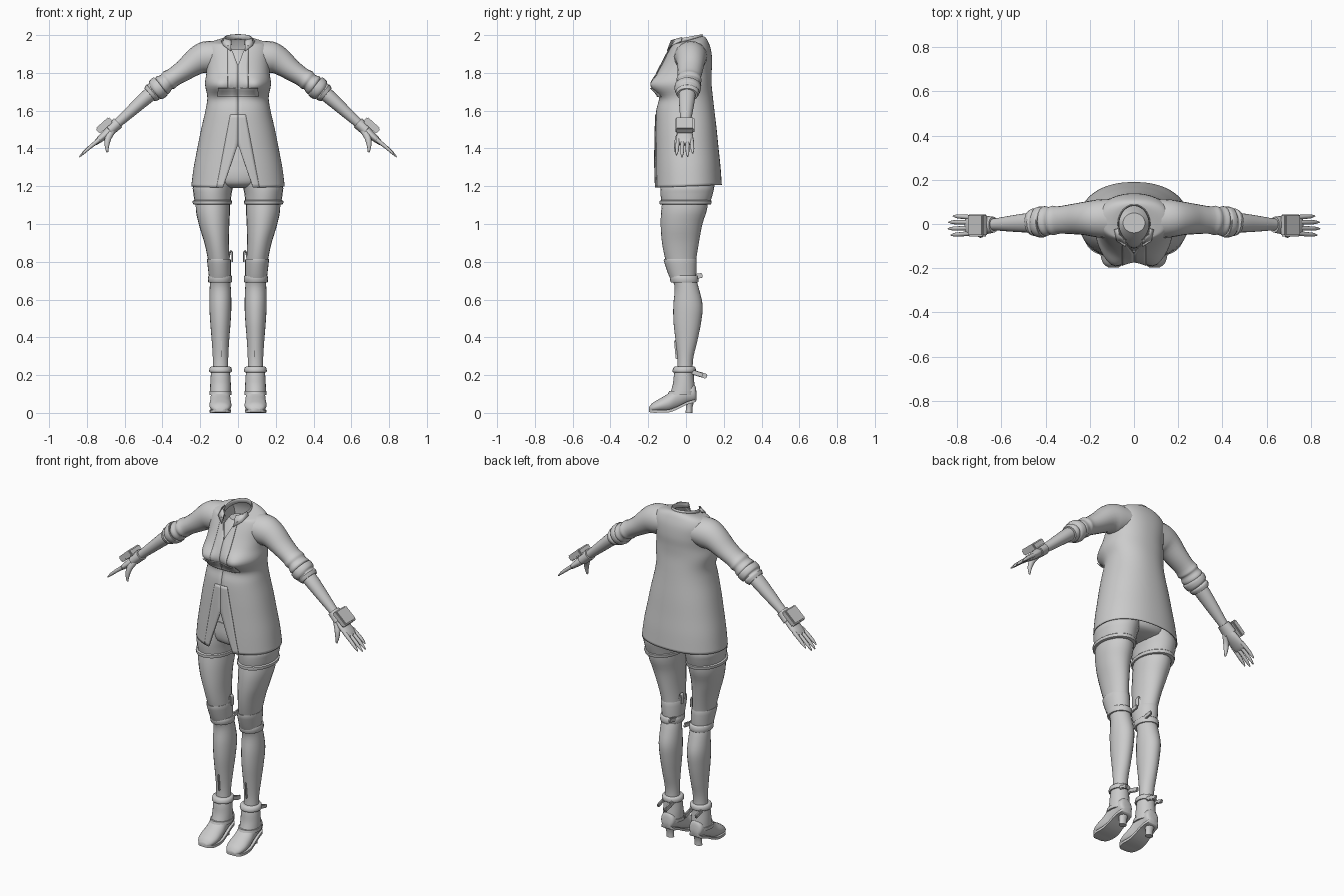
import bpy, bmesh, math
from mathutils import Vector as V, Matrix

def dense(keys, k=4):
    """Catmull-Rom resampling of a list of number tuples."""
    out = []
    for i in range(len(keys) - 1):
        a, b, c, d = (keys[max(0, min(len(keys) - 1, i + j))] for j in (-1, 0, 1, 2))
        for s in range(k):
            t = s / k
            out.append(tuple(q + .5 * t * (r - p + t * (2*p - 5*q + 4*r - w + t * (3*(q - r) + w - p)))
                             for p, q, r, w in zip(a, b, c, d)))
    return out + [tuple(keys[-1])]

def grid(name, rows, closed=True, caps=True, mirror=True, thick=0):
    """Skin a list of point rows; optional mirrored twin across x."""
    bm = bmesh.new()
    vs = [[bm.verts.new(p) for p in r] for r in rows]
    n = len(rows[0])
    for a, b in zip(vs, vs[1:]):
        for i in range(n if closed else n - 1):
            j = (i + 1) % n
            bm.faces.new((a[i], a[j], b[j], b[i]))
    if closed and caps:
        bm.faces.new(vs[0])
        bm.faces.new(vs[-1])
    bmesh.ops.recalc_face_normals(bm, faces=bm.faces)
    me = bpy.data.meshes.new(name)
    bm.to_mesh(me)
    bm.free()
    ob = bpy.data.objects.new(name, me)
    bpy.context.collection.objects.link(ob)
    if thick:
        m = ob.modifiers.new("thick", 'SOLIDIFY')
        m.thickness, m.offset = thick, 0
    if mirror:
        ob.modifiers.new("mirror", 'MIRROR').use_mirror_merge = False
    return ob

def ring(c, u, v, n=24):
    return [V(c) + V(u) * math.cos(2*math.pi*i/n) + V(v) * math.sin(2*math.pi*i/n) for i in range(n)]

def column(name, keys, k=4, **kw):
    """Horizontal ellipses from (z, x0, x1, y0, y1)."""
    return grid(name, [ring(((a+b)/2, (c+d)/2, z), ((b-a)/2, 0, 0), (0, (d-c)/2, 0))
                       for z, a, b, c, d in dense(keys, k)], **kw)

def limb(name, keys, k=4, n=20, **kw):
    """Tube from (x, y, z, half width in y, half thickness)."""
    ks = dense(keys, k)
    rows = []
    for i, p in enumerate(ks):
        t = V(ks[min(i+1, len(ks)-1)][:3]) - V(ks[max(i-1, 0)][:3])
        side = V((0, 1, 0))
        nrm = t.cross(side).normalized()
        rows.append(ring(p[:3], nrm.cross(t).normalized() * p[3], nrm * p[4], n))
    return grid(name, rows, **kw)

def block(name, loc, size, rot_x=0, rot_y=0, bevel=.006):
    bm = bmesh.new()
    bmesh.ops.create_cube(bm, size=1, matrix=Matrix.Translation(loc) @ Matrix.Rotation(rot_y, 4, 'Y')
                          @ Matrix.Rotation(rot_x, 4, 'X') @ Matrix.Diagonal((*size, 1)))
    bmesh.ops.bevel(bm, geom=bm.edges[:], offset=bevel, segments=2, affect='EDGES')
    me = bpy.data.meshes.new(name)
    bm.to_mesh(me)
    bm.free()
    ob = bpy.data.objects.new(name, me)
    bpy.context.collection.objects.link(ob)
    ob.modifiers.new("mirror", 'MIRROR')

# shirt profile: z, half width, front y, back y, neck tilt
SHIRT = dense([(1.2, .245, -.165, .187, .04), (1.3, .232, -.164, .18, .03), (1.4, .213, -.162, .17, 0),
               (1.5, .193, -.16, .16, 0), (1.6, .17, -.155, .148, 0), (1.67, .16, -.14, .14, 0),
               (1.74, .172, -.162, .133, 0), (1.8, .165, -.148, .133, 0), (1.86, .165, -.118, .136, 0),
               (1.92, .168, -.088, .13, 0), (1.953, .15, -.075, .115, .1), (1.965, .105, -.075, .1, .22),
               (1.967, .068, -.083, .085, .28)], 5)
E = .9

def prof(z):
    for a, b in zip(SHIRT, SHIRT[1:]):
        if z <= b[0]:
            t = max(0, (z - a[0]) / max(1e-6, b[0] - a[0]))
            return tuple(p + (q - p) * t for p, q in zip(a, b))
    return SHIRT[-1]

def skin(row, th, off=0):
    z, w, f, b, tilt = row
    c, s = math.cos(th), math.sin(th)
    x = math.copysign(abs(c) ** E, c) * (w + off)
    y = (f + b) / 2 + math.copysign(abs(s) ** E, s) * ((b - f) / 2 + off)
    if s < 0:
        y -= .042 * math.exp(-((abs(x) - .1) / .062) ** 2 - ((z - 1.735) / .048) ** 2)
    return V((x, y, z + tilt * y))

def angle(row, x):
    return -math.pi / 2 + math.asin(min(1, (max(0, x) / row[1]) ** (1 / E)))

def opening(z):
    return max(0, (1.42 - z) * .36, min(.045, (z - 1.84) * .4))

# shirt body, split at the hem and at the neck
rows = []
for r in SHIRT:
    a = angle(r, opening(r[0]))
    rows.append([skin(r, a + (math.pi - 2*(a + math.pi/2) + math.pi) * i / 64) for i in range(65)])
grid("shirt_body", rows, closed=False, mirror=False, thick=.005)

def front_strip(name, z0, z1, xa, xb, off):
    out = []
    for i in range(21):
        r = prof(z0 + (z1 - z0) * i / 20)
        a, b = angle(r, xa(r[0])), angle(r, xb(r[0]))
        out.append([skin(r, a + (b - a) * j / 4, off) for j in range(5)])
    grid(name, out, closed=False, thick=.004)

front_strip("shirt_placket_lower", 1.2, 1.58, opening, lambda z: .045 + (1.55 - z) * .19, .004)
front_strip("shirt_placket_upper", 1.68, 1.95, opening, lambda z: .052, .007)
front_strip("bust_panel_hem", 1.672, 1.72, lambda z: 0, lambda z: .1, .011)

# collar band, pointed collar flaps and chest seen inside the neckline
band = []
for h, g in ((-.006, 0), (.01, .004), (.02, .002)):
    band.append([V(((.068 + g) * math.cos(t), (.083 + g) * math.sin(t), 1.968 + h + .2 * .083 * math.sin(t)))
                 for t in [math.radians(-60 + 300 * i / 40) for i in range(41)]])
grid("collar_band", band, closed=False, mirror=False, thick=.004)
grid("collar_flap", [[(.072, -.02, 1.988), (.066, -.05, 1.98), (.036, -.078, 1.972)],
                     [(.088, -.025, 1.968), (.078, -.075, 1.945), (.038, -.1, 1.915)]],
     closed=False, thick=.005)
column("chest", [(1.72, -.1, .1, -.11, .09), (1.82, -.1, .1, -.105, .09), (1.88, -.08, .08, -.075, .07),
                 (1.925, -.05, .05, -.04, .05)], mirror=False)

# sleeves with rolled folds
limb("sleeve", [(.1, .025, 1.89, .09, .078), (.17, .025, 1.882, .085, .085), (.22, .025, 1.862, .076, .073),
                (.28, .022, 1.818, .068, .058), (.34, .018, 1.778, .062, .05), (.365, .016, 1.762, .067, .054),
                (.38, .015, 1.751, .062, .048), (.4, .013, 1.735, .068, .056), (.412, .012, 1.727, .06, .048)], k=3)
limb("sleeve_cuff", [(.405, .01, 1.732, .058, .046), (.41, .01, 1.728, .07, .06), (.435, .008, 1.71, .068, .059),
                     (.445, .008, 1.703, .058, .047), (.452, .008, 1.697, .063, .052),
                     (.468, .007, 1.684, .055, .044)], k=3)

# forearm, palm, fingers and thumb
limb("forearm_palm", [(.4, .01, 1.735, .04, .038), (.47, .006, 1.683, .044, .038), (.55, .002, 1.612, .037, .032),
                      (.63, -.002, 1.54, .027, .025), (.66, -.004, 1.513, .028, .024),
                      (.7, -.006, 1.475, .042, .022), (.745, -.006, 1.437, .045, .015), (.76, -.006, 1.422, .036, .008)])
for i, (y, ln) in enumerate(((-.042, .9), (-.018, 1.02), (.007, 1), (.03, .8))):
    limb("finger_%d" % (i + 1), [(.735, y, 1.446, .011, .012), (.735 + .05*ln, y*1.1, 1.446 - .04*ln, .01, .01),
                                 (.735 + .08*ln, y*1.15, 1.446 - .067*ln, .009, .008),
                                 (.735 + .103*ln, y*1.2, 1.446 - .09*ln, .003, .003)], n=10)
limb("thumb", [(.665, -.022, 1.495, .018, .018), (.687, -.042, 1.455, .015, .017), (.694, -.052, 1.415, .011, .012),
               (.692, -.056, 1.38, .004, .005)], n=12)

# wrist band with its padded plate
limb("wrist_band", [(.635, -.003, 1.536, .036, .032), (.68, -.005, 1.495, .044, .03)], k=1)
block("wrist_plate", (.708, -.006, 1.523), (.095, .1, .036), rot_y=math.radians(42))

# shorts: hips, belt, legs and turned-up hems
column("shorts_hips", [(1.19, -.08, .08, -.06, .07), (1.21, -.17, .17, -.11, .135), (1.26, -.205, .205, -.125, .15),
                       (1.34, -.185, .185, -.12, .135), (1.42, -.155, .155, -.11, .115)], mirror=False)
column("belt", [(1.3, -.2, .2, -.128, .148), (1.335, -.19, .19, -.126, .14)], k=1, mirror=False)
column("shorts_leg", [(1.12, .038, .23, -.13, .13), (1.16, .034, .236, -.135, .142), (1.2, .025, .238, -.135, .15),
                      (1.26, .012, .21, -.125, .148)], caps=False)
column("shorts_hem", [(1.103, .043, .228, -.128, .122), (1.105, .034, .238, -.139, .133),
                      (1.122, .032, .24, -.14, .136), (1.126, .038, .232, -.132, .13)], k=2)

# legs
column("leg", [(1.25, .05, .2, -.1, .11), (1.1, .042, .224, -.128, .115), (1., .046, .208, -.134, .087),
               (.9, .048, .178, -.127, .068), (.8, .044, .157, -.106, .053), (.72, .043, .148, -.077, .052),
               (.66, .038, .15, -.06, .068), (.57, .035, .152, -.067, .088), (.48, .039, .147, -.066, .08),
               (.38, .047, .139, -.055, .06), (.28, .052, .133, -.045, .037), (.18, .05, .134, -.05, .038)])

# knee guards, straps and loops
column("knee_guard", [(.7, .039, .152, -.079, .05), (.74, .038, .156, -.096, .055), (.808, .038, .164, -.118, .056),
                      (.812, .044, .158, -.11, .05)], k=3)
column("knee_strap", [(.69, .036, .154, -.078, .061), (.695, .032, .158, -.082, .066),
                      (.722, .032, .158, -.086, .064), (.727, .037, .153, -.08, .058)], k=2)
block("strap_end", (.05, .05, .722), (.012, .075, .026), rot_x=math.radians(10), bevel=.003)
limb("knee_loop", [(.052, -.01, .80, .012, .004), (.04, -.01, .855, .012, .004),
                   (.03, -.01, .845, .012, .004), (.03, -.01, .80, .012, .004)], n=10)

# shin seam ridge
block("shin_ridge", (.09, -.05, .335), (.008, .018, .1), rot_x=math.radians(5), bevel=.003)

# high-heeled boots: shaft, foot, sole, heel, straps, spur tab
column("boot_shaft", [(.1, .038, .148, -.085, .05), (.15, .038, .147, -.07, .045), (.2, .041, .144, -.064, .041),
                      (.235, .046, .139, -.056, .042), (.243, .052, .133, -.048, .036)])
FOOT = [(.056, .07, .105, .02), (.045, .057, .15, .04), (.005, .045, .16, .047), (-.045, .02, .15, .051),
        (-.09, .004, .105, .056), (-.14, .002, .075, .058), (-.178, .002, .052, .046), (-.197, .006, .028, .022)]
grid("boot_foot", [ring((.093, y, (a+b)/2), (w, 0, 0), (0, 0, (b-a)/2)) for y, a, b, w in dense(FOOT)])
grid("boot_sole", [[(.093 - w, y, a - .001), (.093 + w, y, a - .001), (.093 + w, y, a + .014), (.093 - w, y, a + .014)]
                   for y, a, b, w in dense([(y, max(.002, a), b, w * .97) for y, a, b, w in FOOT])])
column("boot_heel", [(0, .07, .116, -.003, .034), (.035, .07, .116, .0, .036), (.09, .056, .13, -.005, .052)])
column("ankle_strap", [(.215, .036, .149, -.068, .048), (.222, .032, .153, -.072, .052),
                       (.24, .036, .149, -.066, .05), (.245, .044, .141, -.058, .044)], k=2)
column("instep_strap", [(.095, .034, .152, -.098, .052), (.115, .034, .152, -.09, .054)], k=1)
block("spur_tab", (.065, .07, .205), (.014, .085, .026), rot_x=math.radians(-18), bevel=.004)
block("spur_tab_outer", (.125, .06, .208), (.014, .06, .022), rot_x=math.radians(-18), bevel=.004)

# smooth shading with crisp creases
bpy.ops.object.select_all(action='SELECT')
bpy.context.view_layer.objects.active = bpy.context.collection.objects[0]
bpy.ops.object.shade_smooth_by_angle(angle=math.radians(40))
